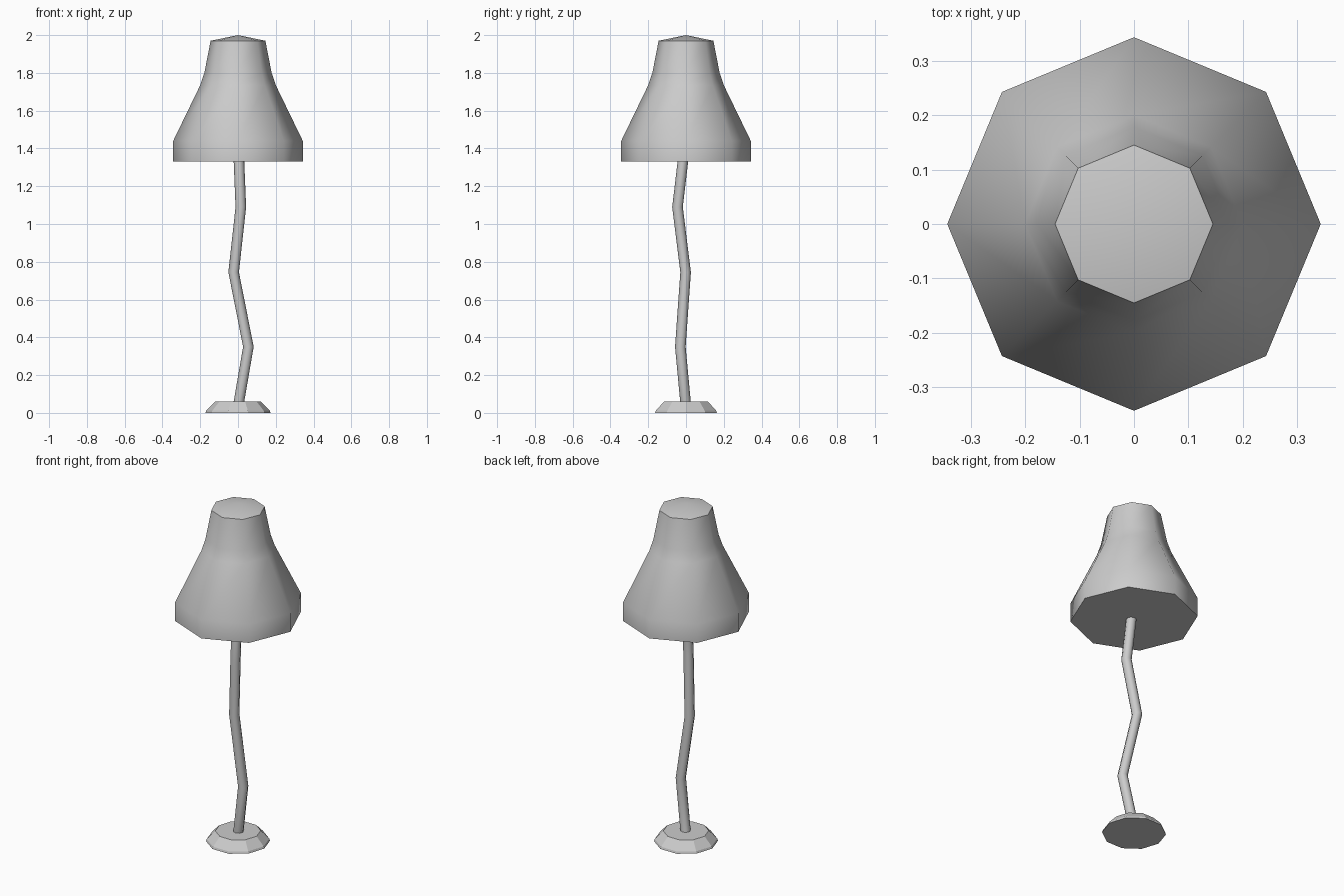
import bpy, bmesh
from math import cos, sin, tau, radians
from mathutils import Vector

if "Cube" in bpy.data.objects:
    bpy.data.objects.remove(bpy.data.objects["Cube"])


def loft(name, rings, smooth=None):
    """Bridge rings of points; a single-point ring closes to an apex."""
    bm = bmesh.new()
    vs = [[bm.verts.new(p) for p in r] for r in rings]
    for a, b in zip(vs, vs[1:]):
        n = len(a)
        for i in range(n):
            j = (i + 1) % n
            if len(b) == 1:
                bm.faces.new((a[i], a[j], b[0]))
            else:
                bm.faces.new((a[i], a[j], b[j], b[i]))
    bm.faces.new(vs[0][::-1])
    if len(vs[-1]) > 1:
        bm.faces.new(vs[-1])
    bmesh.ops.recalc_face_normals(bm, faces=bm.faces)
    mesh = bpy.data.meshes.new(name)
    bm.to_mesh(mesh)
    bm.free()
    ob = bpy.data.objects.new(name, mesh)
    bpy.context.collection.objects.link(ob)
    if smooth:
        bpy.ops.object.select_all(action='DESELECT')
        ob.select_set(True)
        bpy.context.view_layer.objects.active = ob
        bpy.ops.object.shade_smooth_by_angle(angle=radians(smooth))
    return ob


def ring(r, z, n, x=0, y=0):
    if r == 0:
        return [Vector((x, y, z))]
    return [Vector((x + r * cos(tau * i / n), y + r * sin(tau * i / n), z))
            for i in range(n)]


# Ten-sided flat base
loft("base", [ring(0.172, 0, 10), ring(0.168, 0.012, 10), ring(0.122, 0.06, 10)])

# Crooked stem, rising into the shade
path = [(0, 0, 0.03), (0.055, -0.03, 0.35), (-0.023, -0.002, 0.745),
        (0.015, -0.045, 1.09), (0.004, -0.013, 1.36)]
loft("stem", [ring(0.028, z, 8, x, y) for x, y, z in path], 50)

# Eight-sided bell shade, closed underneath
profile = [(0.343, 1.33), (0.343, 1.44), (0.2, 1.735), (0.178, 1.80),
           (0.145, 1.97), (0, 2.0)]
loft("lampshade", [ring(r, z, 8) for r, z in profile], 60)
